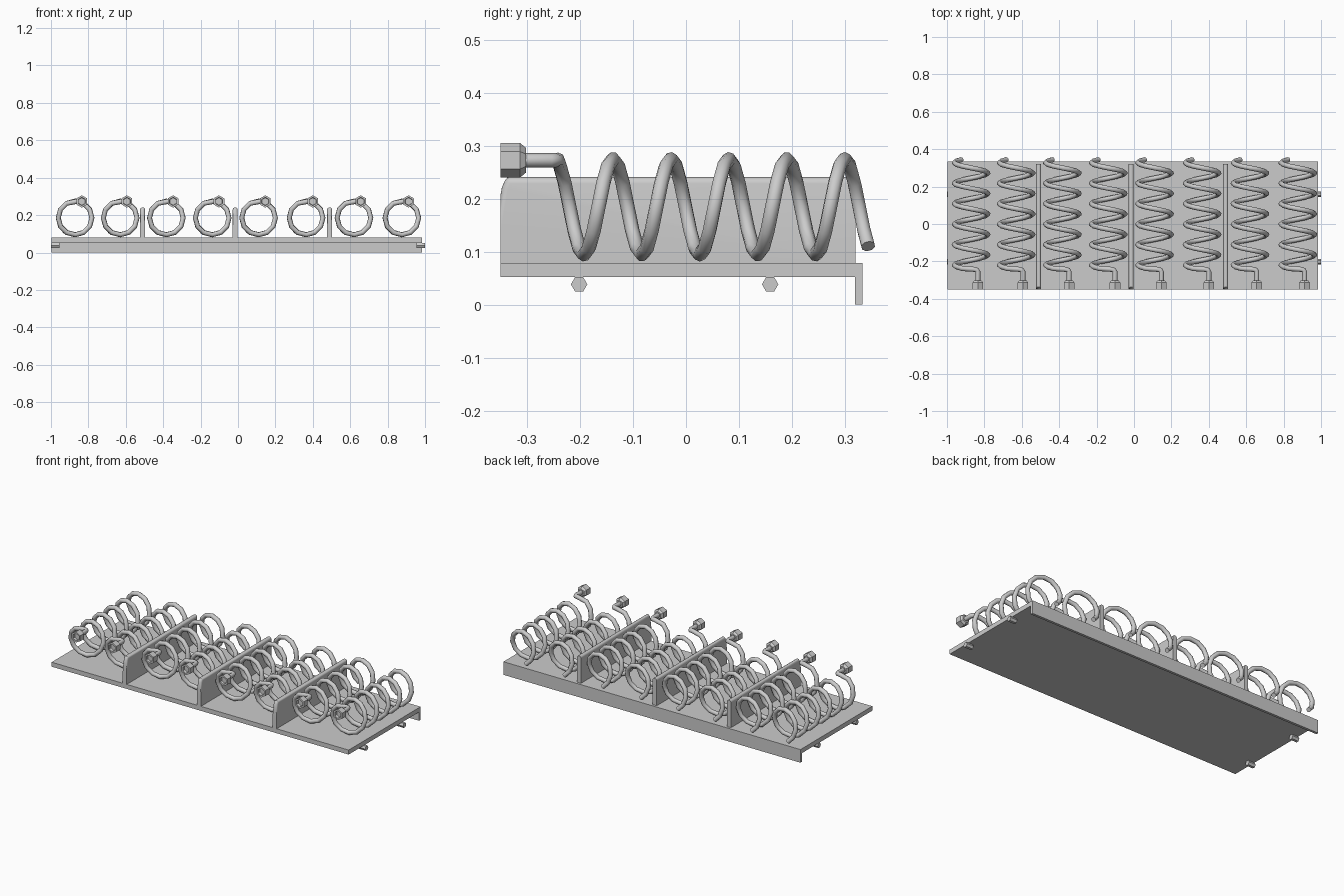
import bpy, bmesh, math
from mathutils import Vector

if "Cube" in bpy.data.objects:
    bpy.data.objects.remove(bpy.data.objects["Cube"])


def link(name, mesh, loc=(0, 0, 0)):
    ob = bpy.data.objects.new(name, mesh)
    ob.location = loc
    bpy.context.collection.objects.link(ob)
    return ob


def smooth(mesh, angle=40):
    bm = bmesh.new()
    bm.from_mesh(mesh)
    bmesh.ops.recalc_face_normals(bm, faces=bm.faces)
    for f in bm.faces:
        f.smooth = True
    for e in bm.edges:
        if len(e.link_faces) == 2:
            e.smooth = e.calc_face_angle(0) < math.radians(angle)
    bm.to_mesh(mesh)
    bm.free()


def extrude_yz(name, pts, x0, x1, bevel=0):
    """Closed y-z profile pushed from x0 to x1, optionally rounding upper edges."""
    bm = bmesh.new()
    face = bm.faces.new([bm.verts.new((x0, y, z)) for y, z in pts])
    ext = bmesh.ops.extrude_face_region(bm, geom=[face])
    moved = [v for v in ext["geom"] if isinstance(v, bmesh.types.BMVert)]
    bmesh.ops.translate(bm, verts=moved, vec=(x1 - x0, 0, 0))
    bmesh.ops.recalc_face_normals(bm, faces=bm.faces)
    if bevel:
        edges = [e for e in bm.edges
                 if min(v.co.z for v in e.verts) > 0.2
                 and abs(e.verts[0].co.x - e.verts[1].co.x) < 1e-5]
        bmesh.ops.bevel(bm, geom=edges, offset=bevel, segments=4,
                        profile=0.5, affect='EDGES')
    mesh = bpy.data.meshes.new(name)
    bm.to_mesh(mesh)
    bm.free()
    return link(name, mesh)


# Shelf plate with a hanging lip along the back
extrude_yz("shelf_tray", [(-0.351, 0.052), (0.319, 0.052), (0.319, 0),
                          (0.334, 0), (0.334, 0.079), (-0.351, 0.079)],
           -0.997, 0.984)

# Hexagonal mounting pegs under both ends
for y in (-0.202, 0.159):
    hexa = [(y + 0.0155 * math.cos(k * math.pi / 3),
             0.0385 + 0.0155 * math.sin(k * math.pi / 3)) for k in range(6)]
    for side, (x0, x1) in (("left", (-1, -0.955)), ("right", (0.955, 1))):
        extrude_yz("mounting_peg_" + side, hexa, x0, x1)

# Upright dividers with rounded tops
for x in (-0.51, -0.015, 0.49):
    ob = extrude_yz("divider", [(-0.351, 0.075), (0.32, 0.075), (0.32, 0.241),
                                (-0.337, 0.241), (-0.342, 0.235),
                                (-0.348, 0.222), (-0.351, 0.205)],
                    x - 0.0135, x + 0.0135, bevel=0.012)
    smooth(ob.data)

# Spiral wire: straight shank, bend, then five and a bit turns
CZ, R, PITCH, ROD_X, ROD_Z = 0.185, 0.09, 0.1095, 0.036, 0.273
path = [(ROD_X, -0.31, ROD_Z), (ROD_X, -0.256, ROD_Z),
        (0.031, -0.246, ROD_Z), (0.012, -0.242, 0.274)]
angles = list(range(30, 1921, 30)) + [1946]
for a in angles:
    t = math.radians(a)
    path.append((-R * math.sin(t), -0.2475 + PITCH * a / 360,
                 CZ + R * math.cos(t)))
curve = bpy.data.curves.new("coil_path", 'CURVE')
curve.dimensions = '3D'
curve.bevel_depth = 0.0135
curve.bevel_resolution = 2
curve.use_fill_caps = True
spline = curve.splines.new('POLY')
spline.points.add(len(path) - 1)
for p, co in zip(spline.points, path):
    p.co = (*co, 1)
temp = link("coil_path", curve)
bpy.context.view_layer.update()
deps = bpy.context.evaluated_depsgraph_get()
coil_mesh = bpy.data.meshes.new_from_object(temp.evaluated_get(deps))
coil_mesh.name = "spiral_coil"
bpy.data.objects.remove(temp)
smooth(coil_mesh, 60)

# Hexagonal drive socket: chamfered behind, shallow recess in front
bm = bmesh.new()
rings = []
for y, r in ((-0.337, 0.02), (-0.351, 0.022), (-0.351, 0.033),
             (-0.314, 0.033), (-0.302, 0.023)):
    rings.append([bm.verts.new((ROD_X + r * math.sin(k * math.pi / 3), y,
                                ROD_Z + r * math.cos(k * math.pi / 3)))
                  for k in range(6)])
for a, b in zip(rings, rings[1:]):
    for k in range(6):
        bm.faces.new((a[k], a[(k + 1) % 6], b[(k + 1) % 6], b[k]))
bm.faces.new(rings[0])
bm.faces.new(rings[-1])
bmesh.ops.recalc_face_normals(bm, faces=bm.faces)
socket_mesh = bpy.data.meshes.new("drive_socket")
bm.to_mesh(socket_mesh)
bm.free()

# Eight coils across the shelf
for x in (-0.871, -0.63, -0.383, -0.138, 0.11, 0.364, 0.62, 0.876):
    link("spiral_coil", coil_mesh, (x, 0, 0))
    link("drive_socket", socket_mesh, (x, 0, 0))
